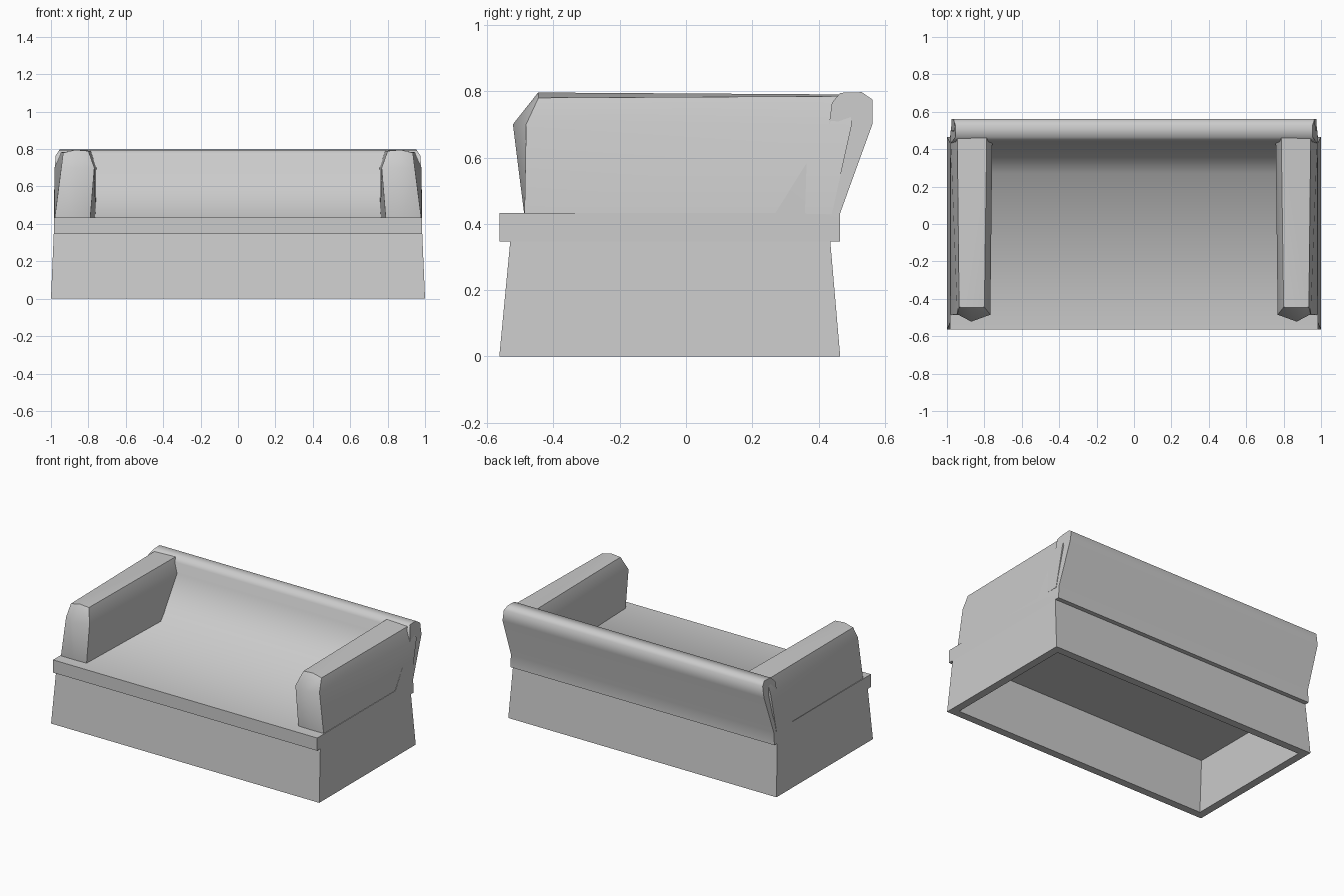
import bpy, bmesh
from math import radians

if "Cube" in bpy.data.objects:
    bpy.data.objects.remove(bpy.data.objects["Cube"])


def make_object(name, verts, faces, smooth_angle=None):
    mesh = bpy.data.meshes.new(name)
    mesh.from_pydata(verts, [], faces)
    bm = bmesh.new()
    bm.from_mesh(mesh)
    bmesh.ops.recalc_face_normals(bm, faces=bm.faces)
    bm.to_mesh(mesh)
    bm.free()
    obj = bpy.data.objects.new(name, mesh)
    bpy.context.collection.objects.link(obj)
    if smooth_angle:
        bpy.ops.object.select_all(action='DESELECT')
        obj.select_set(True)
        bpy.context.view_layer.objects.active = obj
        bpy.ops.object.shade_smooth_by_angle(angle=radians(smooth_angle))
    return obj


def loft(rings):
    """Side quads between consecutive closed rings of equal length."""
    n = len(rings[0])
    verts = [p for r in rings for p in r]
    faces = [(k * n + i, k * n + (i + 1) % n, (k + 1) * n + (i + 1) % n, (k + 1) * n + i)
             for k in range(len(rings) - 1) for i in range(n)]
    return verts, faces


def rect(x, y0, y1, z):
    return [(-x, y0, z), (x, y0, z), (x, y1, z), (-x, y1, z)]


# Base skirt: tapered hollow box, open underneath
T = 0.052
verts, faces = loft([
    rect(0.985, -0.53, 0.435, 0.347),
    rect(1.0, -0.563, 0.465, 0),
    rect(1.0 - T, -0.563 + T, 0.465 - T, 0),
    rect(0.985 - T, -0.53 + T, 0.435 - T, 0.34),
])
faces += [(0, 1, 2, 3), (12, 13, 14, 15)]
make_object("base_skirt", verts, faces)

# Seat slab and leaning backrest: one profile (y, z, half width) across the sofa
profile = [
    (-0.563, 0.347, 0.985), (-0.563, 0.433, 0.985), (0.27, 0.433, 0.985),
    (0.43, 0.69, 0.98), (0.44, 0.765, 0.975), (0.465, 0.795, 0.955),
    (0.53, 0.797, 0.955), (0.562, 0.775, 0.965), (0.562, 0.70, 0.975),
    (0.465, 0.433, 0.98), (0.465, 0.347, 0.985),
]
verts, faces = loft([[(s * w, y, z) for y, z, w in profile] for s in (-1, 1)])
for o in (0, len(profile)):
    faces.append([o + i for i in (0, 1, 2, 9, 10)])
    faces.append([o + i for i in range(2, 10)])
make_object("seat_and_back", verts, faces, 62)

# Armrests: three stacked outlines with a pointed front, mirrored
verts, faces = loft([
    [(0.76, 0.44, 0.43), (0.79, -0.485, 0.43), (0.88, -0.488, 0.43),
     (0.98, -0.487, 0.43), (0.983, 0.44, 0.43)],
    [(0.757, 0.50, 0.70), (0.768, -0.485, 0.70), (0.87, -0.522, 0.70),
     (0.945, -0.482, 0.70), (0.982, 0.50, 0.70)],
    [(0.787, 0.49, 0.79), (0.80, -0.445, 0.79), (0.87, -0.446, 0.796),
     (0.935, -0.445, 0.78), (0.945, 0.49, 0.785)],
])
faces += [(0, 1, 2, 3, 4), (10, 11, 12), (10, 12, 13, 14)]
arm = make_object("armrest", verts, faces, 40)
arm.modifiers.new("Mirror", 'MIRROR')
